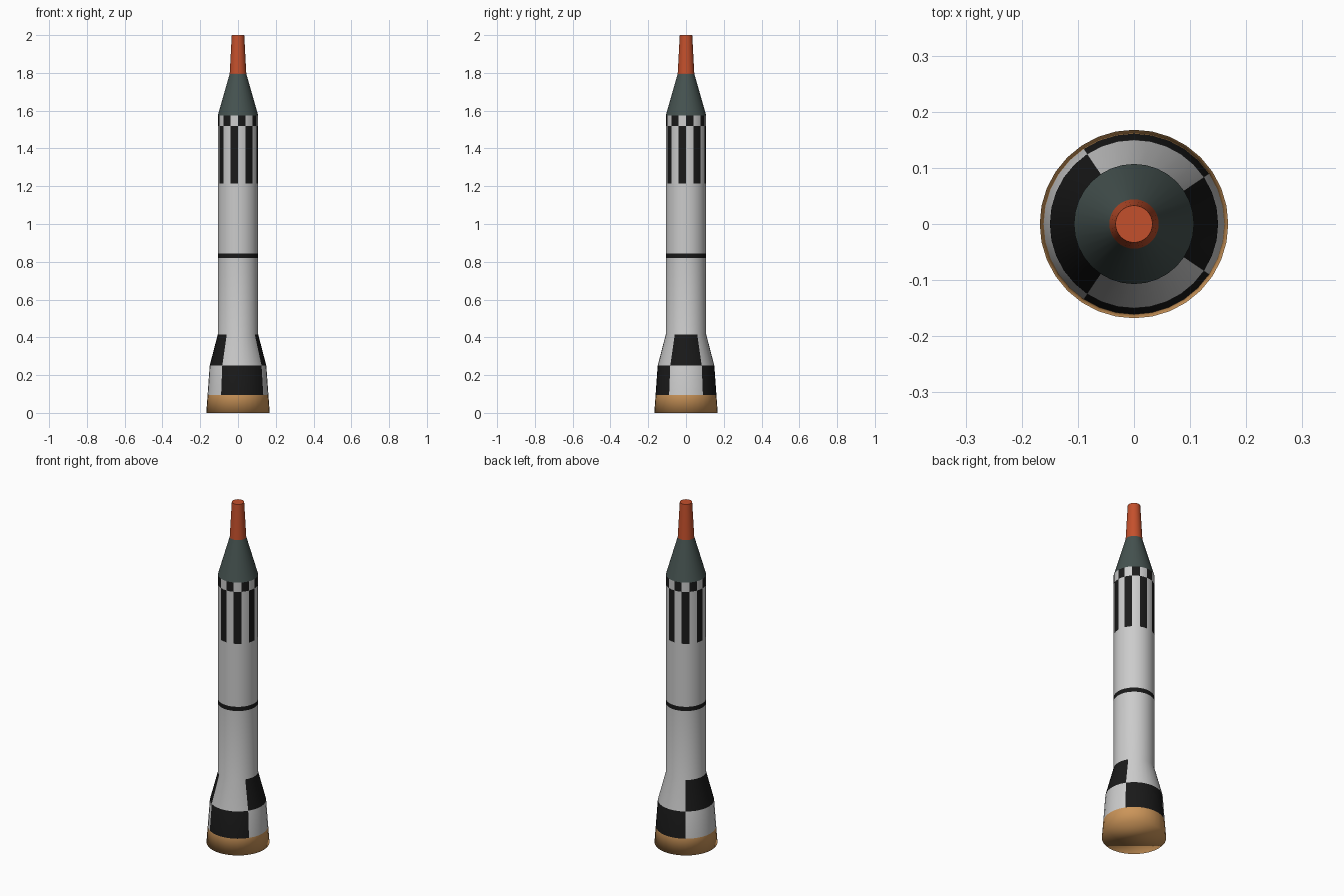
import bpy, bmesh
from math import cos, sin, tau, radians

if "Cube" in bpy.data.objects:
    bpy.data.objects.remove(bpy.data.objects["Cube"])

SEGS = 32


def material(name, rgb):
    m = bpy.data.materials.new(name)
    m.diffuse_color = (*rgb, 1)
    m.use_nodes = True
    m.node_tree.nodes["Principled BSDF"].inputs["Base Color"].default_value = m.diffuse_color
    return m


WHITE = material("white", (0.8, 0.8, 0.8))
BLACK = material("black", (0.01, 0.01, 0.01))
COPPER = material("copper", (0.6, 0.3, 0.1))
GREEN = material("dark_green", (0.06, 0.085, 0.08))
ORANGE = material("orange", (0.55, 0.08, 0.025))


def lathe(name, profile, mats, pick=lambda band, seg: 0,
          cap_bottom=False, cap_top=False, full_smooth=False):
    """Revolve (radius, z) points; pick() gives the material slot of each face."""
    bm = bmesh.new()
    rings = [[bm.verts.new((r * cos(tau * i / SEGS), r * sin(tau * i / SEGS), z))
              for i in range(SEGS)] for r, z in profile]
    for b, (lo, hi) in enumerate(zip(rings, rings[1:])):
        for i in range(SEGS):
            j = (i + 1) % SEGS
            bm.faces.new((lo[i], lo[j], hi[j], hi[i])).material_index = pick(b, i)
    if cap_bottom:
        bm.faces.new(rings[0][::-1])
    if cap_top:
        bm.faces.new(rings[-1])
    mesh = bpy.data.meshes.new(name)
    bm.to_mesh(mesh)
    bm.free()
    for m in mats:
        mesh.materials.append(m)
    ob = bpy.data.objects.new(name, mesh)
    bpy.context.collection.objects.link(ob)
    bpy.ops.object.select_all(action='DESELECT')
    ob.select_set(True)
    bpy.context.view_layer.objects.active = ob
    if full_smooth:
        bpy.ops.object.shade_smooth()
    else:
        bpy.ops.object.shade_smooth_by_angle(angle=radians(30))
    return ob


def flare_check(band, seg):
    # upper band is black on the left and right, lower band front and back
    side = seg < 3 or seg >= 29 or 11 <= seg < 21
    return int(side == (band == 1))


def stripes(band, seg):
    # long stripes, then one offset row of checks
    return (seg // 2 + band) % 2


# Engine skirt
lathe("engine_skirt", [(0.168, 0), (0.161, 0.095)], [COPPER],
      cap_bottom=True, full_smooth=True)


# Body: checked flare, plain tube with ring, striped collar
def body_paint(band, seg):
    if band < 2:
        return flare_check(band, seg)
    if band == 3:
        return 1
    if band >= 5:
        return stripes(band - 5, seg)
    return 0


lathe("body", [(0.161, 0.095), (0.15, 0.25), (0.107, 0.415), (0.107, 0.82),
               (0.107, 0.845), (0.107, 1.215), (0.107, 1.52), (0.107, 1.575)],
      [WHITE, BLACK], body_paint)

# Capsule and escape tower
lathe("capsule", [(0.107, 1.575), (0.044, 1.795)], [GREEN])
lathe("escape_tower", [(0.044, 1.795), (0.033, 2.0)], [ORANGE], cap_top=True)
